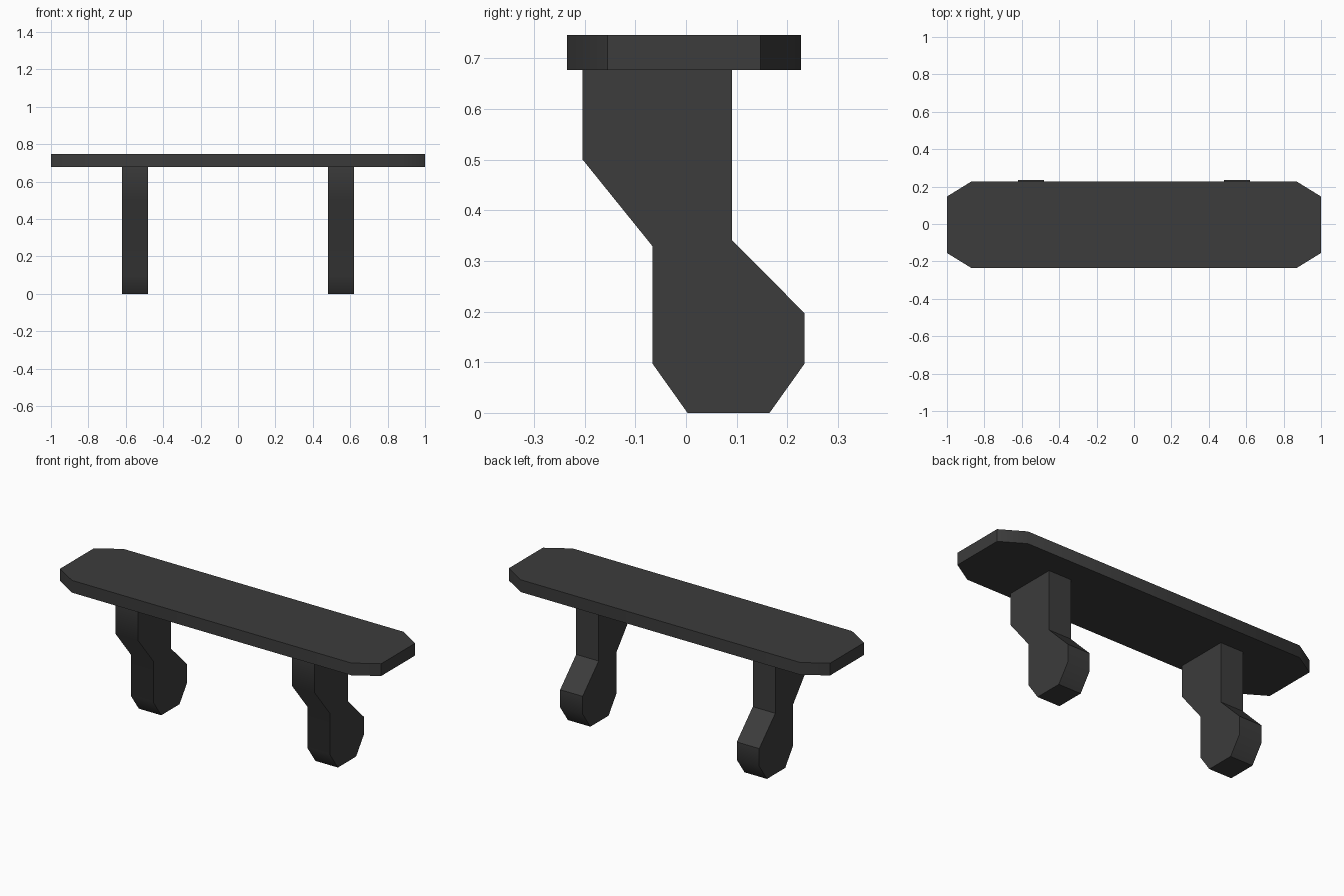
import bpy, math

cube = bpy.data.objects.get("Cube")
if cube:
    bpy.data.objects.remove(cube, do_unlink=True)

# One dark grey for the whole bench
grey = bpy.data.materials.new("dark_grey")
grey.use_nodes = True
colour = (0.045, 0.045, 0.045, 1)
grey.diffuse_color = colour
grey.node_tree.nodes["Principled BSDF"].inputs["Base Color"].default_value = colour


def extrude_profile(name, profile, to_point, start, end):
    """Extrude a closed counter-clockwise profile between two depths."""
    n = len(profile)
    verts = [to_point(a, b, d) for d in (start, end) for a, b in profile]
    faces = [tuple(reversed(range(n))), tuple(range(n, 2 * n))]
    faces += [(i, (i + 1) % n, (i + 1) % n + n, i + n) for i in range(n)]
    mesh = bpy.data.meshes.new(name)
    mesh.from_pydata(verts, [], faces)
    mesh.materials.append(grey)
    obj = bpy.data.objects.new(name, mesh)
    bpy.context.collection.objects.link(obj)
    bpy.ops.object.select_all(action="DESELECT")
    obj.select_set(True)
    bpy.context.view_layer.objects.active = obj
    bpy.ops.object.shade_smooth_by_angle(angle=math.radians(40))
    return obj


# Seat: long board with clipped corners
front, back, clip = -0.235, 0.227, 0.08
right_half = [(0.87, front), (1, front + clip), (1, back - clip), (0.87, back)]
seat_outline = right_half + [(-x, y) for x, y in reversed(right_half)]
extrude_profile("seat", seat_outline, lambda x, y, z: (x, y, z), 0.677, 0.746)

# Legs: kinked side profile (y, z), one on each side
leg_profile = [
    (0.003, 0), (0.165, 0), (0.234, 0.097), (0.234, 0.197), (0.091, 0.341),
    (0.091, 0.677), (-0.204, 0.677), (-0.204, 0.5), (-0.066, 0.329), (-0.066, 0.097),
]
for name, centre in (("left_leg", 0.55), ("right_leg", -0.55)):
    extrude_profile(name, leg_profile, lambda y, z, x: (x, y, z), centre - 0.07, centre + 0.07)
